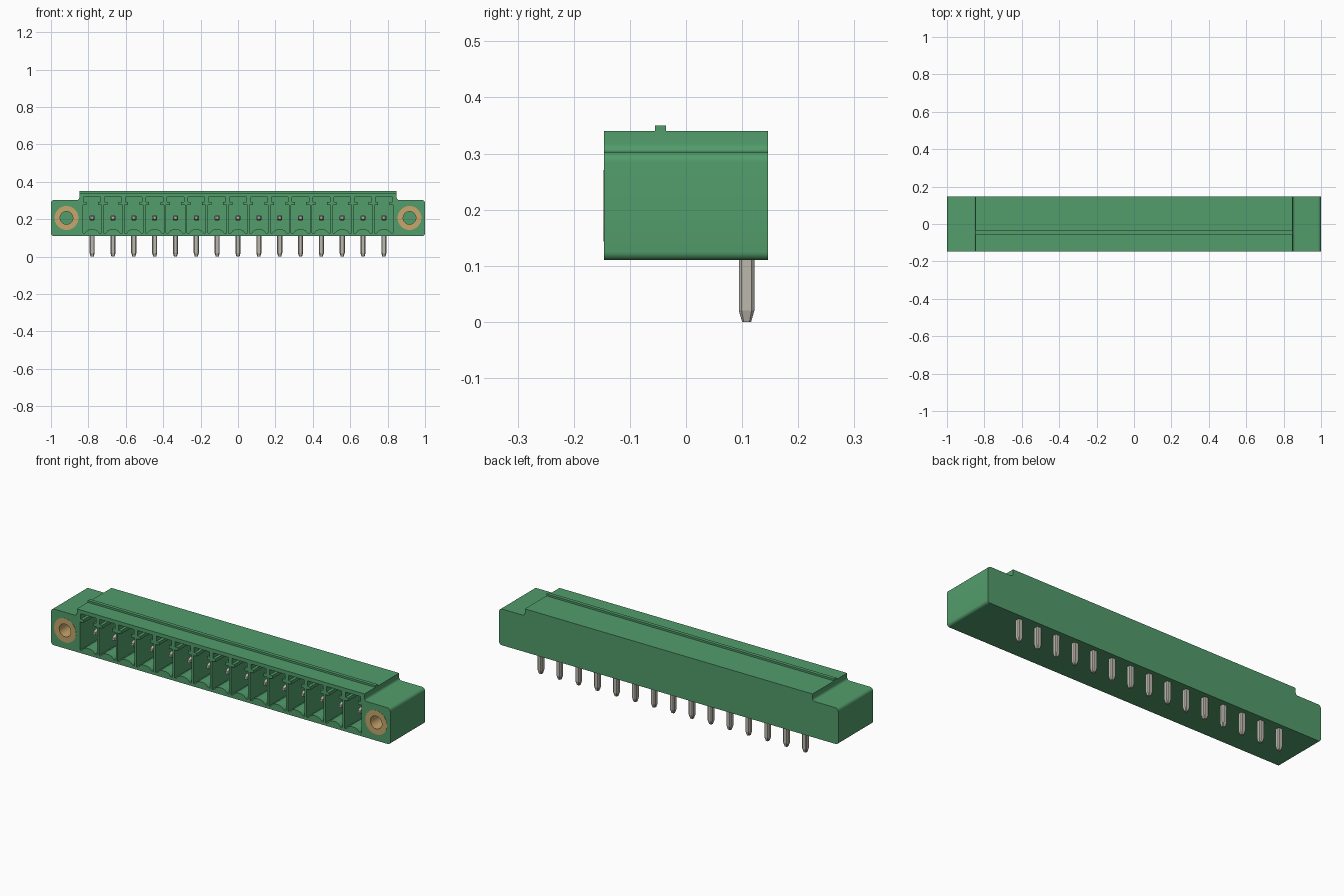
import bpy, bmesh, math
from mathutils import Vector

cube = bpy.data.objects.get("Cube")
if cube:
    bpy.data.objects.remove(cube, do_unlink=True)

PINS, PITCH = 15, 0.1114
Y0, Y1 = -0.146, 0.146            # front and back of the housing
PIN_Z, PIN_Y = 0.207, 0.108       # contact height, solder leg depth
SCREW_X, SCREW_R, BORE_R = 0.917, 0.064, 0.034
CAVITY_Y, SCREW_Y = 0.06, 0.02    # depths of the recesses


def material(name, rgb, metallic=0.0):
    m = bpy.data.materials.new(name)
    m.use_nodes = True
    m.diffuse_color = (*rgb, 1)
    m.node_tree.nodes["Principled BSDF"].inputs["Base Color"].default_value = (*rgb, 1)
    return m


GREEN = material("housing green", (0.085, 0.335, 0.148))
BRASS = material("brass", (0.57, 0.38, 0.15))
TIN = material("tinned metal", (0.50, 0.48, 0.42))


def finish(bm, name, mat):
    bmesh.ops.recalc_face_normals(bm, faces=bm.faces)
    me = bpy.data.meshes.new(name)
    bm.to_mesh(me)
    bm.free()
    me.materials.append(mat)
    ob = bpy.data.objects.new(name, me)
    bpy.context.collection.objects.link(ob)
    return ob


def loft(bm, rings, closed=False):
    """Skin equal rings of points; cap the ends unless the loft is closed."""
    rows = [[bm.verts.new(p) for p in r] for r in rings]
    pairs = list(zip(rows, rows[1:])) + ([(rows[-1], rows[0])] if closed else [])
    for a, b in pairs:
        for i in range(len(a)):
            j = (i + 1) % len(a)
            bm.faces.new((a[i], a[j], b[j], b[i]))
    if not closed:
        bm.faces.new(rows[0])
        bm.faces.new(rows[-1])


def prism(bm, profile, ya, yb):
    loft(bm, [[(x, y, z) for x, z in profile] for y in (ya, yb)])


def arc(cx, cz, r, a0, a1, n=6):
    return [(cx + r * math.cos(math.radians(a0 + (a1 - a0) * i / n)),
             cz + r * math.sin(math.radians(a0 + (a1 - a0) * i / n))) for i in range(n + 1)]


def mirrored(half):
    """Right half of a profile, bottom to top, completed on the left."""
    return half + [(-x, z) for x, z in reversed(half)]


def circle(r, y, cx, n=40):
    return [(cx + r * math.cos(2 * math.pi * i / n), y,
             PIN_Z + r * math.sin(2 * math.pi * i / n)) for i in range(n)]


def smooth(ob, angle=35):
    bpy.ops.object.select_all(action='DESELECT')
    ob.select_set(True)
    bpy.context.view_layer.objects.active = ob
    bpy.ops.object.shade_smooth_by_angle(angle=math.radians(angle))


pin_xs = [(i - (PINS - 1) / 2) * PITCH for i in range(PINS)]

# Housing: stepped outline with rounded flanges
outline = (arc(0.985, 0.125, 0.015, -90, 0) + arc(0.982, 0.285, 0.018, 0, 90)
           + arc(0.862, 0.317, 0.014, 270, 180) + [(0.848, 0.34)])
bm = bmesh.new()
prism(bm, mirrored(outline), Y0, Y1)
housing = finish(bm, "housing", GREEN)

# Cutter: keyed contact cavities and screw bores
cell = mirrored([(0.012, 0.146), (0.026, 0.141), (0.038, 0.127), (0.050, 0.125),
                 (0.050, 0.275), (0.030, 0.275), (0.030, 0.292), (0.045, 0.292),
                 (0.045, 0.320)])
bm = bmesh.new()
for x in pin_xs:
    prism(bm, [(x + px, pz) for px, pz in cell], Y0 - 0.05, CAVITY_Y)
for s in (-1, 1):
    loft(bm, [circle(SCREW_R, y, s * SCREW_X) for y in (Y0 - 0.05, SCREW_Y)])
cutter = finish(bm, "cavity_cutter", GREEN)
cutter.hide_render = True

cut = housing.modifiers.new("cavities", 'BOOLEAN')
cut.operation = 'DIFFERENCE'
cut.solver = 'EXACT'
cut.object = cutter
bpy.context.view_layer.objects.active = housing
housing.select_set(True)
bpy.ops.object.modifier_apply(modifier=cut.name)
bpy.data.objects.remove(cutter, do_unlink=True)
smooth(housing)

# Rib along the top
bm = bmesh.new()
loft(bm, [[(x, y, z) for y, z in ((-0.055, 0.335), (-0.036, 0.335),
                                  (-0.036, 0.35), (-0.055, 0.35))] for x in (-0.848, 0.848)])
finish(bm, "top_rib", GREEN)

# Threaded inserts in the flanges
for s, side in ((1, "left"), (-1, "right")):
    bm = bmesh.new()
    cx = s * SCREW_X
    loft(bm, [circle(SCREW_R, Y0 - 0.001, cx), circle(SCREW_R, SCREW_Y, cx),
              circle(BORE_R, SCREW_Y, cx), circle(BORE_R, Y0 - 0.001, cx)], closed=True)
    smooth(finish(bm, side + "_screw_insert", BRASS))


def section(h, c, centre, u, v):
    """Square of half width h with corners chamfered by c."""
    k = h - c
    pts = ((h, -k), (h, k), (k, h), (-k, h), (-h, k), (-h, -k), (-k, -h), (k, -h))
    return [Vector(centre) + Vector(u) * a + Vector(v) * b for a, b in pts]


# Angled contacts: a blade in each cavity and a solder leg below
X, Y, Z = (1, 0, 0), (0, 1, 0), (0, 0, 1)
for i, x in enumerate(pin_xs):
    bm = bmesh.new()
    loft(bm, [section(h, c, (x, y, PIN_Z), X, Z) for h, c, y in
              ((0.007, 0.002, -0.095), (0.0135, 0.004, -0.075), (0.0135, 0.004, PIN_Y))])
    loft(bm, [section(h, c, (x, PIN_Y, z), X, Y) for h, c, z in
              ((0.008, 0.003, 0.0), (0.0138, 0.005, 0.02), (0.0138, 0.005, PIN_Z + 0.0135))])
    finish(bm, f"contact_pin_{i + 1}", TIN)
